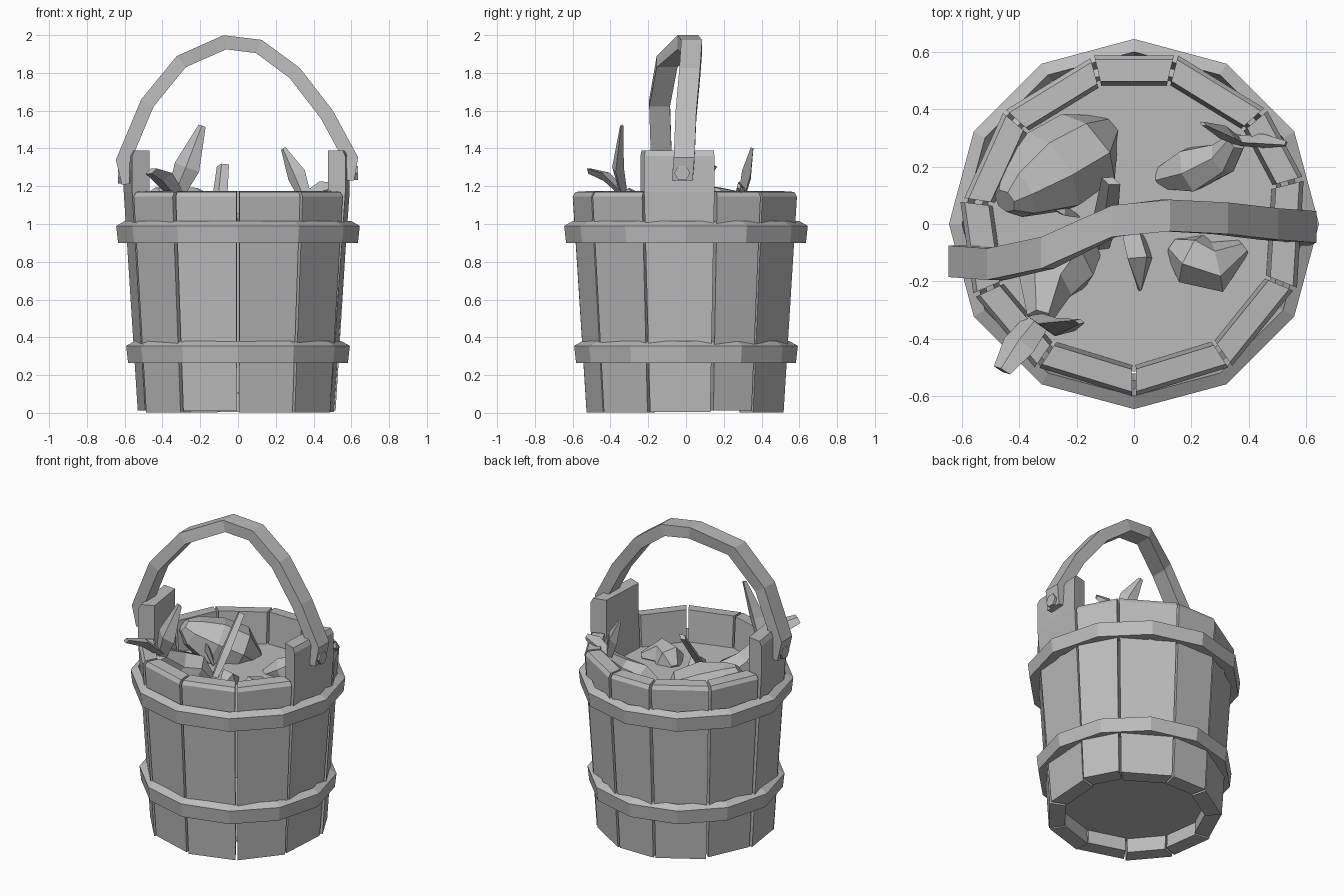
import bpy, bmesh, math, random
from mathutils import Vector

cube = bpy.data.objects.get("Cube")
if cube:
    bpy.data.objects.remove(cube)
random.seed(4)

grey = bpy.data.materials.new("plain grey")
grey.use_nodes = True
grey.diffuse_color = (0.5, 0.5, 0.5, 1)
grey.node_tree.nodes["Principled BSDF"].inputs["Base Color"].default_value = (0.5, 0.5, 0.5, 1)


def skin(name, rings, closed=False):
    """Join rings of points into a flat-shaded solid (or a loop if closed)."""
    bm = bmesh.new()
    loops = [[bm.verts.new(p) for p in ring] for ring in rings]
    n = len(loops[0])
    pairs = list(zip(loops, loops[1:]))
    if closed:
        pairs.append((loops[-1], loops[0]))
    else:
        bm.faces.new(loops[0])
        bm.faces.new(loops[-1])
    for a, b in pairs:
        for i in range(n):
            j = (i + 1) % n
            bm.faces.new((a[i], a[j], b[j], b[i]))
    bmesh.ops.recalc_face_normals(bm, faces=bm.faces)
    mesh = bpy.data.meshes.new(name)
    bm.to_mesh(mesh)
    bm.free()
    mesh.materials.append(grey)
    obj = bpy.data.objects.new(name, mesh)
    bpy.context.collection.objects.link(obj)
    return obj


def turned(profile, degrees):
    """Place an (r, z) profile at an angle round the z axis."""
    a = math.radians(degrees)
    return [(r * math.cos(a), r * math.sin(a), z) for r, z in profile]


def loft(name, path, sides=6, flat=1.0):
    """Sweep a shrinking and swelling section along (x, y, z, radius) points."""
    pts = [Vector(p[:3]) for p in path]
    rings = []
    for i, p in enumerate(pts):
        d = (pts[min(i + 1, len(pts) - 1)] - pts[max(i - 1, 0)]).normalized()
        u = d.cross(Vector((0.3, 0.9, 0.3))).normalized()
        v = d.cross(u)
        r = path[i][3]
        ring = []
        for k in range(sides):
            a = math.tau * k / sides
            ring.append(p + u * r * math.cos(a) + v * r * flat * math.sin(a))
        rings.append(ring)
    return skin(name, rings)


# Staves, two of which rise into ears for the handle
edges = [-90, -56, -22, 15, 41, 76, 104, 139, 172, 204, 236, 270]
ears = (2, 8)
for i, (start, end) in enumerate(zip(edges, edges[1:])):
    off = random.uniform(-0.008, 0.008)
    low = random.uniform(0, 0.015)
    profile = [(0.43 + off, low), (0.53 + off, low)]
    if i in ears:
        profile += [(0.61, 1.17), (0.61, 1.36), (0.595, 1.39), (0.51, 1.39), (0.51, 1.17)]
    else:
        profile += [(0.603 + off, 1.145), (0.588 + off, 1.17), (0.51 + off, 1.175)]
    skin("ear_stave" if i in ears else "stave",
         [turned(profile, start + 0.7), turned(profile, end - 0.7)])

# Hoops
for name, r, z, h in (("upper_hoop", 0.645, 0.9, 0.09), ("lower_hoop", 0.592, 0.265, 0.09)):
    profile = [(r - 0.01, z), (r, z + h), (r - 0.045, z + h + 0.025), (r - 0.07, z)]
    skin(name, [turned(profile, 30 * k) for k in range(12)], closed=True)

# Bucket floor and water surface
for name, r, z in (("bucket_floor", 0.47, 0.1), ("water", 0.515, 0.96)):
    skin(name, [[turned([(r, h)], a)[0] for a in edges[:-1]] for h in (z, z + 0.01)])

# Bent strap handle
arch = [(-0.595, -0.13, 1.21), (-0.61, -0.13, 1.33), (-0.48, -0.14, 1.64), (-0.3, -0.1, 1.86),
        (-0.07, 0.01, 1.962), (0.11, 0.03, 1.94), (0.3, 0.02, 1.8), (0.47, 0, 1.58),
        (0.6, -0.01, 1.34), (0.595, -0.02, 1.23)]
pts = [Vector(p) for p in arch]
rings = []
for i, p in enumerate(pts):
    d = pts[min(i + 1, len(pts) - 1)] - pts[max(i - 1, 0)]
    n = Vector((-d.z, 0, d.x)).normalized() * (0.02 if i in (0, len(pts) - 1) else 0.038)
    w = Vector((0, 0.055, 0))
    rings.append([p + n + w, p + n - w, p - n - w, p - n + w])
skin("handle", rings)

# Hexagonal pivot pins
for name, x, y, z in (("left_pin", 0.6, -0.02, 1.27), ("right_pin", -0.6, -0.13, 1.25)):
    s = math.copysign(1, x)
    skin(name, [[(x + s * dx, y + 0.042 * math.cos(k * math.pi / 3),
                  z + 0.042 * math.sin(k * math.pi / 3)) for k in range(6)]
                for dx in (-0.06, 0.035)])

# Fish at the back right, head out of the water
loft("large_fish_body", [(-0.1, 0.33, 0.93, 0.06), (-0.17, 0.26, 1.0, 0.15),
                         (-0.29, 0.18, 1.05, 0.16), (-0.41, 0.11, 1.12, 0.1),
                         (-0.45, 0.08, 1.16, 0.045)], 7)
loft("large_fish_fin", [(-0.3, 0.1, 1.02, 0.07), (-0.25, 0.05, 1.05, 0.06),
                        (-0.2, 0.03, 0.98, 0.02)], 4, 0.3)

# Fish at the front right, tail over the rim
root = (-0.33, -0.33, 1.16, 0.045)
loft("front_fish_body", [(-0.14, -0.08, 0.93, 0.04), (-0.22, -0.13, 0.99, 0.11),
                         (-0.31, -0.21, 1.05, 0.1), root])
loft("front_fish_tail_upper", [root, (-0.27, -0.36, 1.3, 0.07), (-0.19, -0.34, 1.52, 0.02)], 4, 0.45)
loft("front_fish_tail_lower", [root, (-0.4, -0.42, 1.25, 0.06), (-0.46, -0.51, 1.28, 0.035)], 4, 0.45)

# Fish at the back left, tail raised
root = (0.36, 0.29, 1.13, 0.035)
loft("back_fish_body", [(0.09, 0.16, 0.94, 0.04), (0.2, 0.19, 0.99, 0.085),
                        (0.31, 0.23, 1.05, 0.06), root])
loft("back_fish_tail_upper", [root, (0.31, 0.32, 1.26, 0.055), (0.24, 0.35, 1.4, 0.015)], 4, 0.45)
loft("back_fish_tail_lower", [root, (0.45, 0.29, 1.18, 0.05), (0.53, 0.28, 1.2, 0.02)], 4, 0.5)

# Fins and a back breaking the surface
loft("upright_fin", [(-0.12, -0.09, 0.94, 0.03), (-0.1, 0.01, 1.1, 0.045),
                     (-0.08, 0.15, 1.31, 0.035)], 4, 0.5)
loft("small_fin", [(0, -0.03, 0.96, 0.05), (0.02, -0.12, 1.02, 0.06), (0.02, -0.23, 0.98, 0.01)], 4, 0.6)
loft("fish_back", [(0.14, -0.08, 0.95, 0.04), (0.2, -0.12, 0.98, 0.095),
                   (0.29, -0.15, 0.99, 0.09), (0.38, -0.08, 0.97, 0.03)])
